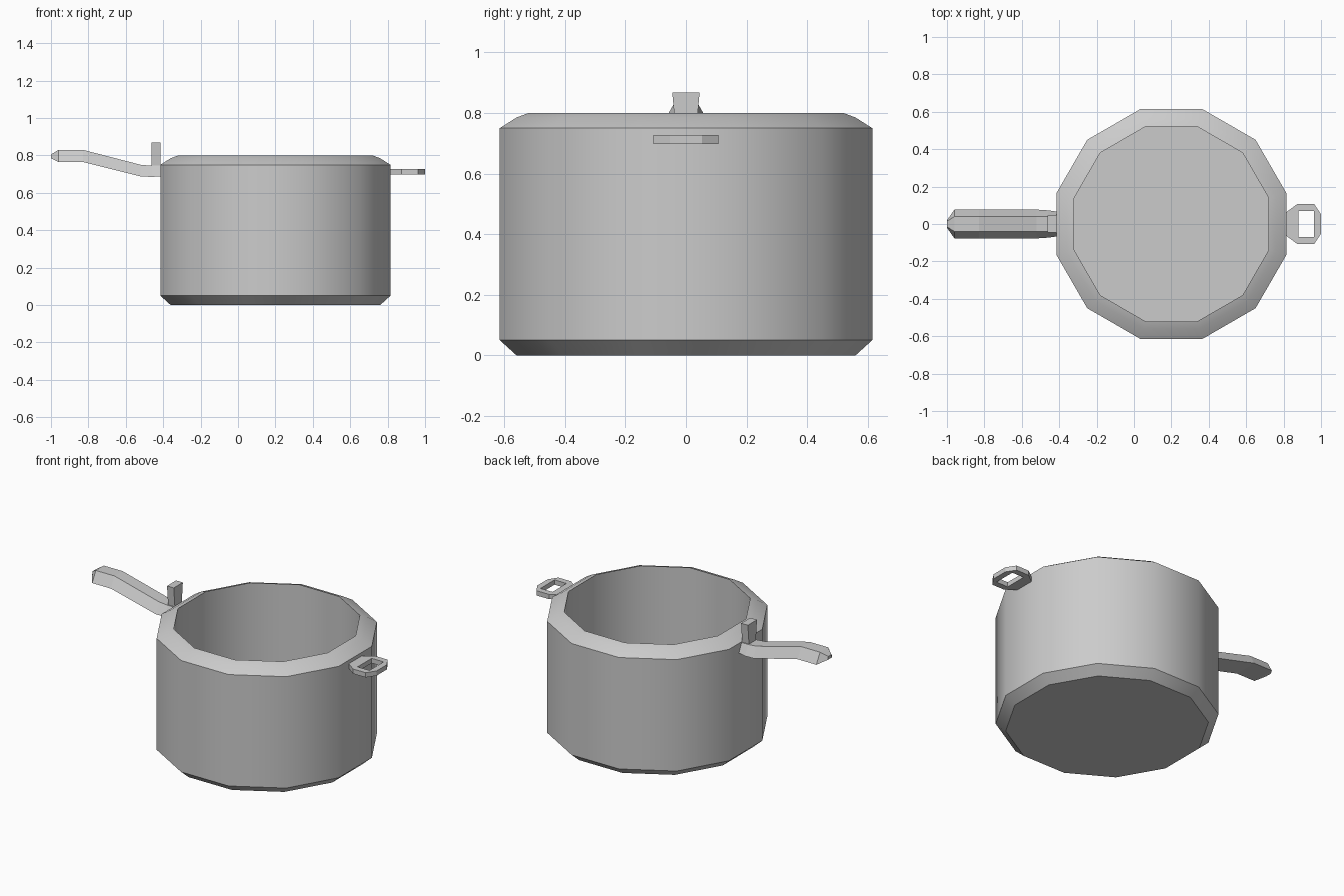
import bpy, bmesh, math

cube = bpy.data.objects.get("Cube")
if cube:
    bpy.data.objects.remove(cube)

steel = bpy.data.materials.new("grey_metal")
steel.use_nodes = True
GREY = (0.6, 0.6, 0.6, 1)
steel.diffuse_color = GREY
steel.node_tree.nodes["Principled BSDF"].inputs["Base Color"].default_value = GREY

POT_X, SIDES = 0.2, 12


def finish(name, bm, smooth_angle=None):
    bmesh.ops.recalc_face_normals(bm, faces=bm.faces)
    mesh = bpy.data.meshes.new(name)
    bm.to_mesh(mesh)
    bm.free()
    mesh.materials.append(steel)
    obj = bpy.data.objects.new(name, mesh)
    bpy.context.collection.objects.link(obj)
    if smooth_angle:
        bpy.ops.object.select_all(action="DESELECT")
        obj.select_set(True)
        bpy.context.view_layer.objects.active = obj
        bpy.ops.object.shade_smooth_by_angle(angle=math.radians(smooth_angle))
    return obj


def loft(name, rings, smooth_angle=None):
    """Skin a list of equal-sized rings and cap both ends."""
    bm = bmesh.new()
    loops = [[bm.verts.new(p) for p in ring] for ring in rings]
    for a, b in zip(loops, loops[1:]):
        for i in range(len(a)):
            j = (i + 1) % len(a)
            bm.faces.new((a[i], a[j], b[j], b[i]))
    bm.faces.new(loops[0])
    bm.faces.new(loops[-1])
    return finish(name, bm, smooth_angle)


def pot_ring(apothem, z):
    r = apothem / math.cos(math.pi / SIDES)
    angles = [2 * math.pi * (i + 0.5) / SIDES for i in range(SIDES)]
    return [(POT_X + r * math.cos(a), r * math.sin(a), z) for a in angles]


# Pot: outer wall, sloped shoulder, straight inner wall and floor
profile = [(0.56, 0), (0.615, 0.05), (0.615, 0.75), (0.56, 0.785),
           (0.52, 0.8), (0.52, 0.05)]
loft("pot_body", [pot_ring(r, z) for r, z in profile], 35)


# Long handle: bent bar with a trapezoid section (x, bottom, top, half widths)
def bar_ring(x, low, high, half_low, half_high):
    return [(x, -half_low, low), (x, half_low, low),
            (x, half_high, high), (x, -half_high, high)]


sections = [(-1.0, 0.785, 0.805, 0.02, 0.015),
            (-0.96, 0.765, 0.83, 0.077, 0.04),
            (-0.83, 0.765, 0.83, 0.077, 0.04),
            (-0.52, 0.688, 0.75, 0.077, 0.04),
            (-0.46, 0.685, 0.745, 0.073, 0.04),
            (-0.4, 0.69, 0.745, 0.065, 0.04)]
loft("long_handle", [bar_ring(*s) for s in sections])


# Thumb post standing at the root of the handle, wider at its top
def post_ring(half, z):
    return [(-0.462, -half, z), (-0.415, -half, z),
            (-0.415, half, z), (-0.462, half, z)]


loft("thumb_post", [post_ring(0.033, 0.73), post_ring(0.045, 0.868)])

# Loop handle: flat plate with clipped corners and a rectangular hole
bm = bmesh.new()
half_outline = [(0.81, 0.06), (0.875, 0.108), (0.963, 0.108), (1.0, 0.052)]
half_hole = [(0.88, 0.07), (0.963, 0.07)]
edges = []
for half in (half_outline, half_hole):
    loop = half + [(x, -y) for x, y in reversed(half)]
    verts = [bm.verts.new((x, y, 0.698)) for x, y in loop]
    edges += [bm.edges.new((v, verts[i - 1])) for i, v in enumerate(verts)]
bmesh.ops.triangle_fill(bm, edges=edges, use_beauty=True)
top = bmesh.ops.extrude_face_region(bm, geom=bm.faces[:], use_keep_orig=True)
moved = [g for g in top["geom"] if isinstance(g, bmesh.types.BMVert)]
bmesh.ops.translate(bm, verts=moved, vec=(0, 0, 0.03))
finish("loop_handle", bm)
